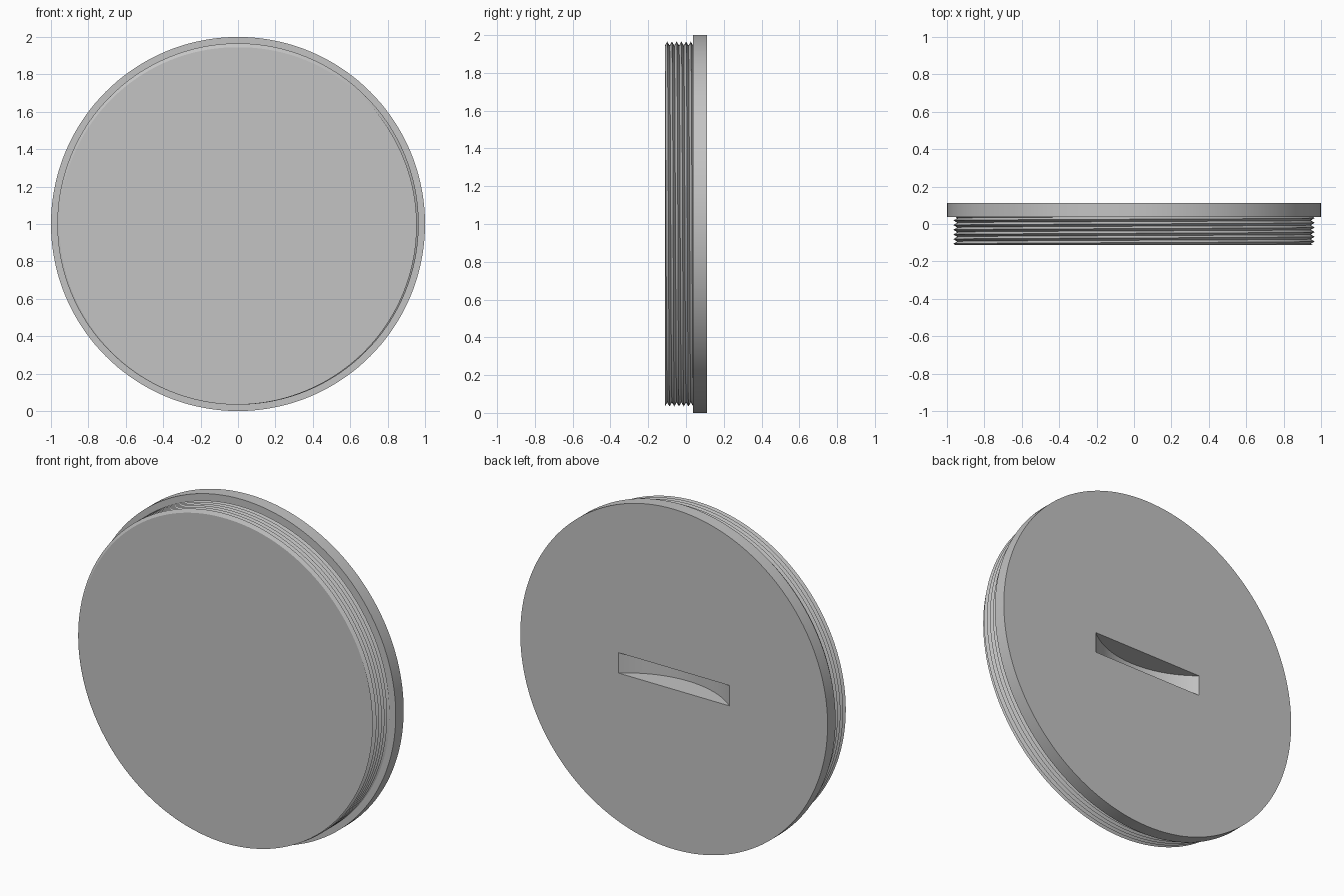
import bpy, bmesh
from math import pi, sin, cos, asin

if "Cube" in bpy.data.objects:
    bpy.data.objects.remove(bpy.data.objects["Cube"])

SEGMENTS = 144
FRONT, SHOULDER, BACK = -0.112, 0.038, 0.112
TURNS = 6
PITCH = (SHOULDER - FRONT) / TURNS
ROOT, CREST = 0.945, 0.966

grey = bpy.data.materials.new("plain grey")
grey.use_nodes = True
grey.diffuse_color = (0.55, 0.55, 0.55, 1)
grey.node_tree.nodes["Principled BSDF"].inputs["Base Color"].default_value = (0.55, 0.55, 0.55, 1)


def finish(bm, name):
    bmesh.ops.recalc_face_normals(bm, faces=bm.faces)
    mesh = bpy.data.meshes.new(name)
    bm.to_mesh(mesh)
    bm.free()
    mesh.materials.append(grey)
    obj = bpy.data.objects.new(name, mesh)
    bpy.context.collection.objects.link(obj)
    return obj


def on_axis(bm, radius, y, turn):
    return bm.verts.new((radius * sin(2 * pi * turn), y, 1 + radius * cos(2 * pi * turn)))


def thread_radius(y, turn):
    phase = ((y - FRONT) / PITCH - turn) % 1
    return ROOT + (CREST - ROOT) * (1 - abs(2 * phase - 1))


# Threaded plug and flange: helical crest and root rows, then the flange rim
bm = bmesh.new()
columns = []
for i in range(SEGMENTS + 1):
    turn = i / SEGMENTS
    column = []
    for k in range(-2, 2 * TURNS + 1):
        y = min(max(FRONT + PITCH * (k / 2 + turn), FRONT), SHOULDER)
        column.append(on_axis(bm, thread_radius(y, turn), y, turn))
    column += [on_axis(bm, 1, SHOULDER, turn), on_axis(bm, 1, BACK, turn)]
    columns.append(column)

# The seam shifts by one full turn of thread, so it is joined by position
for a, b in zip(columns, columns[1:]):
    for k in range(len(a) - 1):
        bm.faces.new((a[k], b[k], b[k + 1], a[k + 1]))
bmesh.ops.remove_doubles(bm, verts=bm.verts, dist=0.00002)

# Flat front and back faces
for y in (FRONT, BACK):
    rim = [e for e in bm.edges if e.is_boundary and all(abs(v.co.y - y) < 0.0001 for v in e.verts)]
    bmesh.ops.contextual_create(bm, geom=rim)
cap = finish(bm, "threaded_cap")

# Coin slot cutter: a circular segment with straight ends behind the back face
HALF, DEPTH, STEPS = 0.36, 0.13, 32
arc_radius = (HALF ** 2 + DEPTH ** 2) / (2 * DEPTH)
sweep = asin(HALF / arc_radius)
profile = []
for i in range(STEPS + 1):
    a = sweep * (2 * i / STEPS - 1)
    profile.append((arc_radius * sin(a), BACK - DEPTH + arc_radius * (1 - cos(a))))
profile += [(HALF, BACK + 0.1), (-HALF, BACK + 0.1)]
bm = bmesh.new()
base = bm.faces.new([bm.verts.new((x, y, 0.94)) for x, y in profile])
grown = bmesh.ops.extrude_face_region(bm, geom=[base])["geom"]
bmesh.ops.translate(bm, verts=[g for g in grown if isinstance(g, bmesh.types.BMVert)], vec=(0, 0, 0.12))
cutter = finish(bm, "slot_cutter")
cutter.hide_render = True

# Cut the slot, then drop the cutter
cut = cap.modifiers.new("coin slot", "BOOLEAN")
cut.operation = "DIFFERENCE"
cut.solver = "EXACT"
cut.object = cutter
bpy.context.view_layer.objects.active = cap
cap.select_set(True)
cutter.select_set(False)
bpy.ops.object.modifier_apply(modifier=cut.name)
bpy.data.objects.remove(cutter)
bpy.ops.object.shade_smooth_by_angle(angle=pi / 6)
